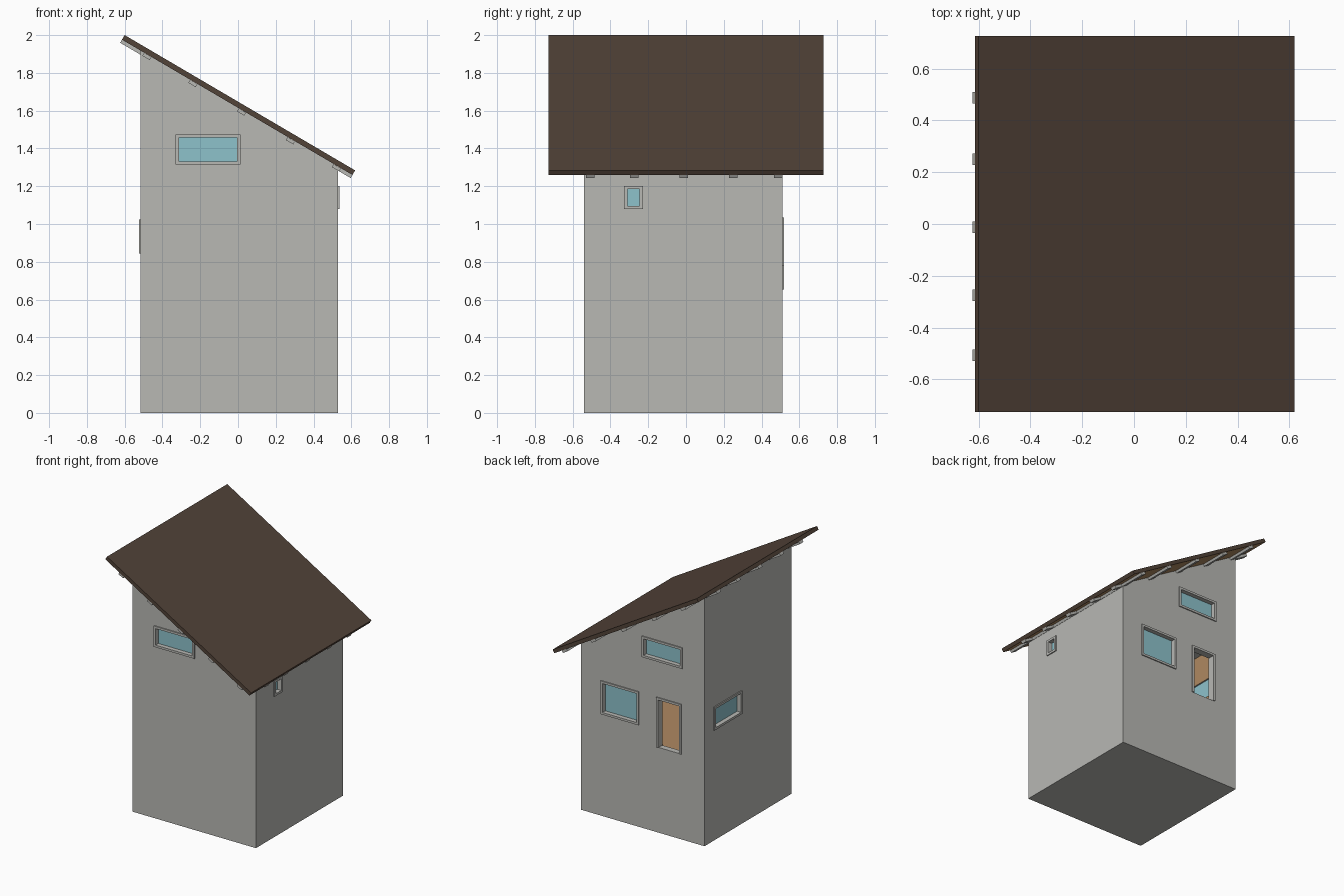
import bpy, bmesh, math
from mathutils import Matrix, Vector

if "Cube" in bpy.data.objects:
    bpy.data.objects.remove(bpy.data.objects["Cube"])


def material(name, rgb):
    m = bpy.data.materials.new(name)
    m.diffuse_color = (*rgb, 1)
    m.use_nodes = True
    m.node_tree.nodes["Principled BSDF"].inputs["Base Color"].default_value = m.diffuse_color
    return m


GREY = material("pale grey", (0.48, 0.48, 0.455))
ROOF = material("dark brown", (0.085, 0.056, 0.040))
GLASS = material("window blue", (0.27, 0.54, 0.60))
WOOD = material("warm wood", (0.43, 0.25, 0.12))

# wall planes and roof line
X0, X1, Y0, Y1 = -0.515, 0.53, -0.54, 0.512
PITCH = math.atan(0.587)
ALONG = Vector((math.cos(PITCH), 0, -math.sin(PITCH)))
UP = Vector((math.sin(PITCH), 0, math.cos(PITCH)))
EAVE = Vector((-0.60, 0, 2.0))
LENGTH = 1.22 / math.cos(PITCH)
HALF_Y = 0.727
THICK, BEAM = 0.028, 0.019


def make(name, boxes, mats, matrix=None):
    """One object from a list of (low corner, high corner) boxes."""
    bm = bmesh.new()
    for lo, hi in boxes:
        lo, hi = Vector(lo), Vector(hi)
        m = Matrix.Translation((lo + hi) / 2) @ Matrix.Diagonal((*(hi - lo), 1))
        bmesh.ops.create_cube(bm, size=1, matrix=m)
    if matrix:
        bm.transform(matrix)
    return finish(name, bm, mats)


def finish(name, bm, mats):
    bmesh.ops.recalc_face_normals(bm, faces=bm.faces)
    me = bpy.data.meshes.new(name)
    bm.to_mesh(me)
    bm.free()
    for m in mats:
        me.materials.append(m)
    ob = bpy.data.objects.new(name, me)
    bpy.context.collection.objects.link(ob)
    return ob


def wall_box(side, u, d, z):
    """Box on a wall: u along the wall, d outwards from it, z up."""
    axis, plane, sign = {"front": (1, Y0, -1), "back": (1, Y1, 1),
                         "left": (0, X0, -1), "right": (0, X1, 1)}[side]
    n = sorted(plane + sign * v for v in d)
    if axis == 1:
        return (u[0], n[0], z[0]), (u[1], n[1], z[1])
    return (n[0], u[0], z[0]), (n[1], u[1], z[1])


# tower body with sloping top
def roof_under(x):
    return 2.0 - 0.587 * (x + 0.60) - THICK / math.cos(PITCH)


bm = bmesh.new()
profile = [(X0, 0), (X1, 0), (X1, roof_under(X1)), (X0, roof_under(X0))]
face = bm.faces.new([bm.verts.new((x, Y0, z)) for x, z in profile])
ext = bmesh.ops.extrude_face_region(bm, geom=[face])
bmesh.ops.translate(bm, vec=(0, Y1 - Y0, 0),
                    verts=[v for v in ext["geom"] if isinstance(v, bmesh.types.BMVert)])
walls = finish("walls", bm, [GREY, WOOD])

# openings: name, side, clear width, clear height
F = 0.017
OPENINGS = [
    ("front_window", "front", (-0.313, -0.004), (1.331, 1.457)),
    ("back_high_window", "back", (-0.313, -0.004), (1.327, 1.453)),
    ("back_window", "back", (0.057, 0.343), (0.797, 1.018)),
    ("left_window", "left", (0.081, 0.385), (0.862, 1.006)),
    ("right_window", "right", (-0.31, -0.245), (1.096, 1.185)),
    ("door", "back", (-0.303, -0.127), (0.652, 1.018)),
]

W = 0.045
room_lo = Vector((X0 + W, Y0 + W, 0.645))
room_hi = Vector((X1 - W, Y1 - W, 1.23))
cutters = [make("room_cutter", [(room_lo, room_hi)], [])]
for name, side, u, z in OPENINGS:
    cutters.append(make(name + "_cutter", [wall_box(side, u, (-0.06, 0.03), z)], []))
    # frame bars around the opening (the door has no sill bar)
    out = (-0.01, 0.008)
    z_low = z[0] if name == "door" else z[0] - F
    bars = [((u[0] - F, u[0]), (z_low, z[1] + F)),
            ((u[1], u[1] + F), (z_low, z[1] + F)),
            (u, (z[1], z[1] + F))]
    if name != "door":
        bars.append((u, (z_low, z[0])))
        make(name + "_glass", [wall_box(side, u, (-0.034, -0.026), z)], [GLASS])
    make(name + "_frame", [wall_box(side, a, out, b) for a, b in bars], [GREY])

# cut the room and openings, then bake the result
for c in cutters:
    mod = walls.modifiers.new(c.name, "BOOLEAN")
    mod.operation, mod.solver, mod.object = "DIFFERENCE", "EXACT", c
    c.hide_render = True
deps = bpy.context.evaluated_depsgraph_get()
baked = bpy.data.meshes.new_from_object(walls.evaluated_get(deps))
walls.modifiers.clear()
walls.data = baked
for c in cutters:
    bpy.data.objects.remove(c)

# wooden lining: room floor and walls, not the ceiling
E = 0.002
for p in baked.polygons:
    pts = [baked.vertices[i].co for i in p.vertices]
    inside = all(room_lo[k] - E < v[k] < room_hi[k] + E for v in pts for k in range(3))
    p.material_index = 1 if inside and p.normal.z > -0.5 else 0

# roof plane frame: x down the slope, z out of the roof
slope = Matrix((ALONG, (0, 1, 0), UP)).transposed().to_4x4()
slope.translation = EAVE

# roof panel with wooden underside
roof = make("roof", [((0, -HALF_Y, -THICK), (LENGTH, HALF_Y, 0))], [ROOF, WOOD], slope)
for p in roof.data.polygons:
    p.material_index = 1 if p.normal.dot(UP) < -0.9 else 0

# rafters down the slope and purlins across it
H = 0.0225
low, high = -THICK - BEAM, -THICK
make("rafters", [((0, y - H, low), (LENGTH, y + H, high))
                 for y in (-0.507, -0.275, -0.012, 0.25, 0.488)], [GREY], slope)
make("purlins", [((s - H, -HALF_Y + 0.004, low), (s + H, HALF_Y - 0.004, high - 0.0005))
                 for s in ((x + 0.60 + 0.02) / math.cos(PITCH)
                           for x in (-0.483, -0.24, 0.018, 0.277, 0.52))], [GREY], slope)
